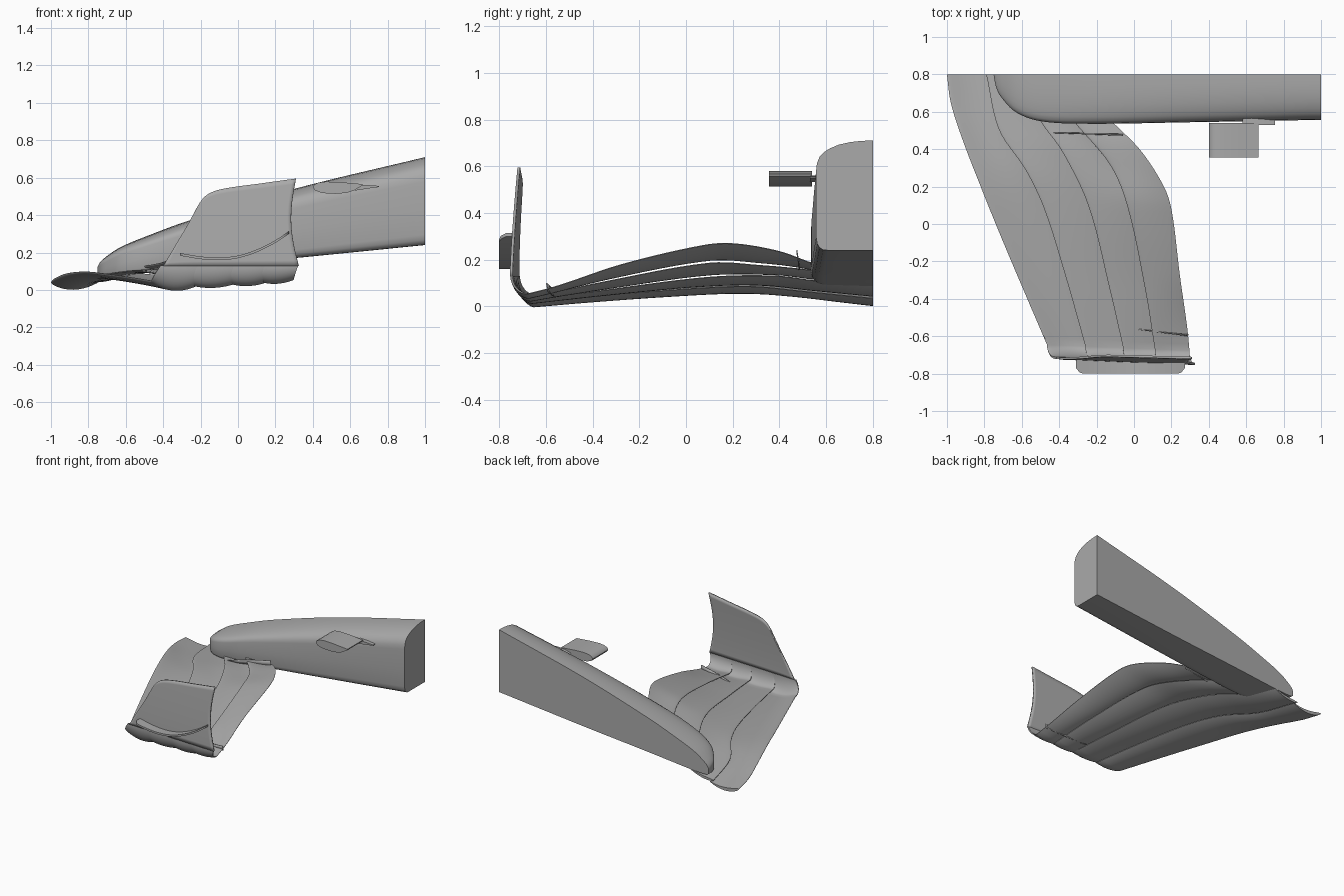
import bpy, bmesh, math

if "Cube" in bpy.data.objects:
    bpy.data.objects.remove(bpy.data.objects["Cube"])

grey = bpy.data.materials.new("plain grey")
grey.use_nodes = True
grey.diffuse_color = (0.4, 0.4, 0.4, 1)
grey.node_tree.nodes["Principled BSDF"].inputs["Base Color"].default_value = (0.4, 0.4, 0.4, 1)


def lerp(a, b, t):
    return a + (b - a) * t


def curve(pts, t):
    """Smooth interpolation through rows of (key, value, ...)."""
    pts = sorted(pts)
    t = min(max(t, pts[0][0]), pts[-1][0])
    i = next(k for k in range(len(pts) - 1) if t <= pts[k + 1][0])
    p, q = pts[i], pts[i + 1]
    o, r = pts[max(i - 1, 0)], pts[min(i + 2, len(pts) - 1)]
    h = q[0] - p[0]
    s = (t - p[0]) / h
    out = []
    for k in range(1, len(p)):
        m0 = (q[k] - o[k]) / (q[0] - o[0]) * h
        m1 = (r[k] - p[k]) / (r[0] - p[0]) * h
        out.append(p[k] * (2*s**3 - 3*s*s + 1) + m0 * (s**3 - 2*s*s + s)
                   + q[k] * (3*s*s - 2*s**3) + m1 * (s**3 - s*s))
    return out


def loft(name, rows, closed=True, thick=0):
    """Skin a list of equally long sections; capped, or a sheet given a thickness."""
    bm = bmesh.new()
    vs = [[bm.verts.new(p) for p in row] for row in rows]
    n = len(rows[0])
    for a, b in zip(vs, vs[1:]):
        for j in range(n if closed else n - 1):
            k = (j + 1) % n
            bm.faces.new((a[j], a[k], b[k], b[j]))
    if closed:
        bm.faces.new(vs[0])
        bm.faces.new(vs[-1])
    bmesh.ops.remove_doubles(bm, verts=bm.verts, dist=1e-5)
    bmesh.ops.recalc_face_normals(bm, faces=bm.faces)
    me = bpy.data.meshes.new(name)
    bm.to_mesh(me)
    bm.free()
    me.materials.append(grey)
    ob = bpy.data.objects.new(name, me)
    bpy.context.collection.objects.link(ob)
    if thick:
        mod = ob.modifiers.new("thickness", 'SOLIDIFY')
        mod.thickness, mod.offset = thick, 0
    bpy.ops.object.select_all(action='DESELECT')
    ob.select_set(True)
    bpy.context.view_layer.objects.active = ob
    bpy.ops.object.shade_smooth_by_angle(angle=math.radians(40))
    return ob


# Nose: half body, flat on the centre plane. Stations: x, half width, bottom, top
nose = [(-.75, .005, .09, .125), (-.74, .06, .083, .145), (-.715, .115, .08, .17),
        (-.635, .2, .083, .225), (-.5, .25, .095, .283), (-.25, .264, .12, .375),
        (.3, .256, .17, .54), (1, .243, .24, .71)]
section = [(0, 1), (.2, .997), (.4, .985), (.6, .962), (.75, .93), (.86, .895), (.94, .85),
           (.985, .79), (1, .72), (1, .4), (1, .12), (.98, .06), (.94, .025), (.88, .005), (.8, 0), (0, 0)]
rows = []
for i in range(49):
    x = -.75 + 1.75 * (i / 48) ** 1.8
    w, zb, zt = curve(nose, x)
    rows.append([(x, .8 - w * a, lerp(zb, zt, b)) for a, b in section])
loft("nose", rows)

# Wing: edge lines along the span as y, x, z
lines = [
    [(.8, -1, .04), (.65, -.98, .06), (.46, -.92, .085), (.2, -.82, .095),
     (-.05, -.72, .085), (-.4, -.575, .065), (-.7, -.45, .045)],
    [(.8, -.79, .035), (.5, -.72, .065), (.29, -.58, .085), (.08, -.48, .08),
     (-.27, -.37, .055), (-.7, -.25, .015)],
    [(.8, -.62, .09), (.55, -.5, .11), (.39, -.385, .13), (.1, -.245, .125),
     (-.35, -.13, .07), (-.7, -.05, .025)],
    [(.6, -.36, .145), (.54, -.315, .155), (.32, -.13, .175), (.1, -.037, .185),
     (-.35, .06, .105), (-.7, .117, .03)],
    [(.6, -.17, .17), (.54, -.11, .185), (.4, .03, .235), (.21, .155, .268),
     (.08, .2, .262), (-.27, .245, .18), (-.55, .285, .085), (-.7, .3, .045)]]
BEND_Y, RADIUS, JOIN_Z = -.665, .07, .13


def plate_y(x, z=0):
    return -.735 - .04 * x + .03 * max(0, (z - JOIN_Z) / .45) ** 1.5


def wing_point(k, c, y, s):
    """Mean surface of element k: chord c, span y, bend s from 0 to 1; gives point and normal."""
    x0, z0 = curve(lines[k], y)
    x1, z1 = curve(lines[k + 1], y)
    if k:
        z0 += .015 * (1 - s)
    if k < 3:
        x1 += .03 * (1 - s)
    x = lerp(x0, x1, c)
    z = lerp(z0, z1, c) - (.025 if k == 0 else .012) * 4 * c * (1 - c) * (1 - s)
    v = (.8 - y) / (.8 - BEND_Y)
    yy = y + (plate_y(x) + RADIUS - BEND_Y) * v ** 4
    a = s * math.pi / 2
    x += s * s * lerp(.05, .025, (x + .45) / .75)
    z = lerp(z, JOIN_Z, 1 - math.cos(a))
    return (x, yy - RADIUS * math.sin(a), z), (math.sin(a), math.cos(a))


N = 14
chord = [(1 - math.cos(math.pi * i / N)) / 2 for i in range(N + 1)]
for k, name in enumerate(["main_plane", "first_flap", "second_flap", "top_flap"]):
    start = .8 if k < 2 else .59
    stations = [(lerp(start, BEND_Y, i / 36), 0) for i in range(37)]
    stations += [(BEND_Y, i / 10) for i in range(1, 11)]
    rows = []
    for y, s in stations:
        upper, lower = [], []
        for c in chord:
            p, (ny, nz) = wing_point(k, c, y, s)
            foil = (.011 if k == 0 else .008) * 2.6 * math.sqrt(c) * (1 - c) + .0015
            h = lerp(foil, .006, s)
            upper.append((p[0], p[1] + ny * h, p[2] + nz * h))
            lower.append((p[0], p[1] - ny * h, p[2] - nz * h))
        rows.append(upper + lower[::-1])
    loft(name, rows)

# Endplate: leaning sheet rising from the bend
top_edge = [(0, -.25, .38), (.1, -.205, .465), (.2, -.16, .512), (.35, -.08, .54),
            (.7, .13, .57), (1, .31, .595)]
rows = []
for i in range(31):
    u = i / 30
    xt, zt = curve(top_edge, u)
    row = []
    for j in range(17):
        v = j / 16
        x = lerp(lerp(-.4, .325, u), xt, v) - .033 * u * math.sin(math.pi * v)
        z = lerp(JOIN_Z - .002, zt, v)
        row.append((x, plate_y(x, z), z))
    rows.append(row)
loft("endplate", rows, closed=False, thick=.012)

# Dive plane: curved shelf on the outside of the endplate
shelf = [(-.31, .19), (-.2, .172), (-.1, .166), (0, .177), (.1, .209), (.2, .259), (.272, .307)]
rows = []
for i in range(33):
    x = lerp(-.31, .272, i / 32)
    z = curve(shelf, x)[0]
    edge = min(x + .31, .272 - x)
    depth = -.8 + .03 * max(0, 1 - edge / .035) ** 2
    rows.append([(x, plate_y(x, z) + .002, z - .007), (x, depth, z - .007),
                 (x, depth, z + .007), (x, plate_y(x, z) + .002, z + .007)])
loft("dive_plane", rows)


# Small guide fins standing on the top flap
def fin(name, xa, ya, xb, yb, heights):
    rows = []
    for i, (zb, zt) in enumerate(heights):
        t = i / (len(heights) - 1)
        x, y = lerp(xa, xb, t), lerp(ya, yb, t)
        rows.append([(x, y, zb), (x, y - .008 * t, zt)])
    loft(name, rows, closed=False, thick=.005)


fin("inner_fin", -.43, .488, -.06, .482, [(.135, .14), (.14, .17), (.155, .195), (.17, .22), (.19, .24)])
fin("outer_fin", -.04, -.555, .29, -.59, [(.035, .04), (.04, .06), (.047, .078), (.055, .09), (.065, .1)])

# Side pod: streamlined section, with a slim mount to the nose
pod = [(.4, .55), (.408, .563), (.43, .574), (.47, .579), (.55, .576), (.665, .566),
       (.665, .559), (.62, .532), (.58, .519), (.52, .514), (.45, .518), (.412, .532)]
loft("side_pod", [[(x, y, z) for x, z in pod] for y in (.355, .54)])
mount = [(.58, .545), (.63, .56), (.7, .56), (.755, .556), (.755, .55), (.7, .543), (.63, .532)]
loft("pod_mount", [[(x, y, z) for x, z in mount] for y in (.53, .57)])
